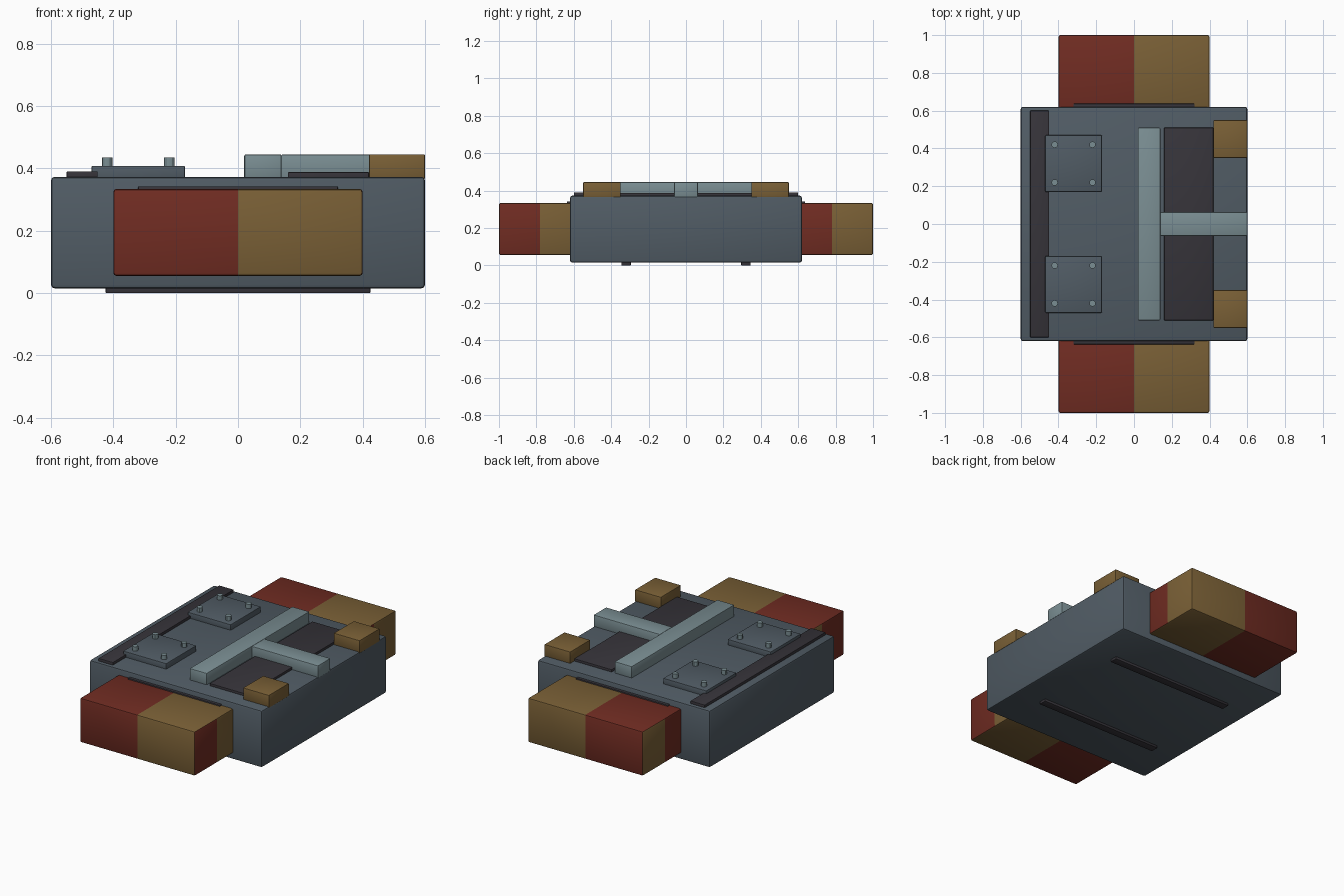
import bpy, bmesh
from mathutils import Vector

if "Cube" in bpy.data.objects:
    bpy.data.objects.remove(bpy.data.objects["Cube"])


def material(name, rgb):
    m = bpy.data.materials.new(name)
    m.diffuse_color = (*rgb, 1)
    m.use_nodes = True
    m.node_tree.nodes["Principled BSDF"].inputs["Base Color"].default_value = m.diffuse_color
    return m


STEEL = material("blue grey steel", (0.082, 0.107, 0.130))
LIGHT = material("pale steel", (0.195, 0.270, 0.290))
DARK = material("dark rubber", (0.037, 0.034, 0.042))
RED = material("rust red", (0.162, 0.025, 0.016))
OCHRE = material("ochre", (0.195, 0.117, 0.037))


def finish(name, bm, *mats):
    me = bpy.data.meshes.new(name)
    bm.to_mesh(me)
    bm.free()
    for m in mats:
        me.materials.append(m)
    ob = bpy.data.objects.new(name, me)
    bpy.context.collection.objects.link(ob)
    return ob


def box_mesh(xs, ys, zs, bevel):
    """Bevelled box between (min, max) pairs."""
    bm = bmesh.new()
    bmesh.ops.create_cube(bm, size=1)
    for v in bm.verts:
        v.co = Vector([(a + b) / 2 + c * (b - a) for (a, b), c in zip((xs, ys, zs), v.co)])
    if bevel:
        bmesh.ops.bevel(bm, geom=bm.edges[:], offset=bevel, segments=2,
                        profile=0.5, affect='EDGES')
    bm.normal_update()
    return bm


def box(name, xs, ys, zs, mat, bevel=0.003):
    return finish(name, box_mesh(xs, ys, zs, bevel), mat)


def bolt(name, x, y, z0, z1, r, mat):
    bm = bmesh.new()
    bmesh.ops.create_cone(bm, cap_ends=True, segments=12, radius1=r, radius2=r, depth=z1 - z0)
    bmesh.ops.translate(bm, verts=bm.verts, vec=(x, y, (z0 + z1) / 2))
    return finish(name, bm, mat)


def end_block(name, yc):
    """Two-tone block: split across x on most faces, across y on the x-facing sides."""
    bm = box_mesh((-0.4, 0.4), (yc - 0.22, yc + 0.22), (0.055, 0.334), 0.01)
    for co, no in (((0, 0, 0), (1, 0, 0)), ((0, yc, 0), (0, 1, 0))):
        bmesh.ops.bisect_plane(bm, geom=bm.verts[:] + bm.edges[:] + bm.faces[:],
                               plane_co=co, plane_no=no)
    bm.normal_update()
    for f in bm.faces:
        c = f.calc_center_median()
        side = c.y - yc if abs(f.normal.x) > 0.7 else c.x
        f.material_index = int(side > 0)
    return finish(name, bm, RED, OCHRE)


# Main slab and its top fittings
box("body", (-0.6, 0.6), (-0.62, 0.62), (0.015, 0.373), STEEL, 0.012)
box("rear_strip", (-0.55, -0.45), (-0.6, 0.6), (0.36, 0.39), DARK)
box("long_bar", (0.02, 0.14), (-0.51, 0.51), (0.365, 0.445), LIGHT, 0.006)
box("cross_bar", (0.138, 0.6), (-0.063, 0.063), (0.365, 0.445), LIGHT, 0.006)
box("recess_pad", (0.16, 0.42), (-0.51, 0.51), (0.36, 0.388), DARK)

# Parts repeated on both ends
for s, label in ((-1, "front"), (1, "back")):
    def span(a, b):
        return tuple(sorted((s * a, s * b)))

    end_block(label + "_end_block", s * 0.78)
    box(label + "_joint_strip", (-0.32, 0.32), span(0.6, 0.637), (0.06, 0.342), DARK)
    box(label + "_bottom_rail", (-0.425, 0.425), span(0.295, 0.345), (0.0, 0.03), DARK)
    box(label + "_corner_block", (0.42, 0.6), span(0.35, 0.55), (0.365, 0.445), OCHRE, 0.004)
    box(label + "_bolt_plate", (-0.47, -0.17), span(0.17, 0.47), (0.36, 0.408), STEEL, 0.004)
    for i, x in enumerate((-0.42, -0.22)):
        for j, y in enumerate((0.22, 0.42)):
            bolt(f"{label}_bolt_{i}{j}", x, s * y, 0.395, 0.435, 0.017, LIGHT)

# Smooth the rounded edges, keep corners crisp
for ob in bpy.context.scene.objects:
    ob.select_set(True)
    bpy.context.view_layer.objects.active = ob
bpy.ops.object.shade_smooth_by_angle()
